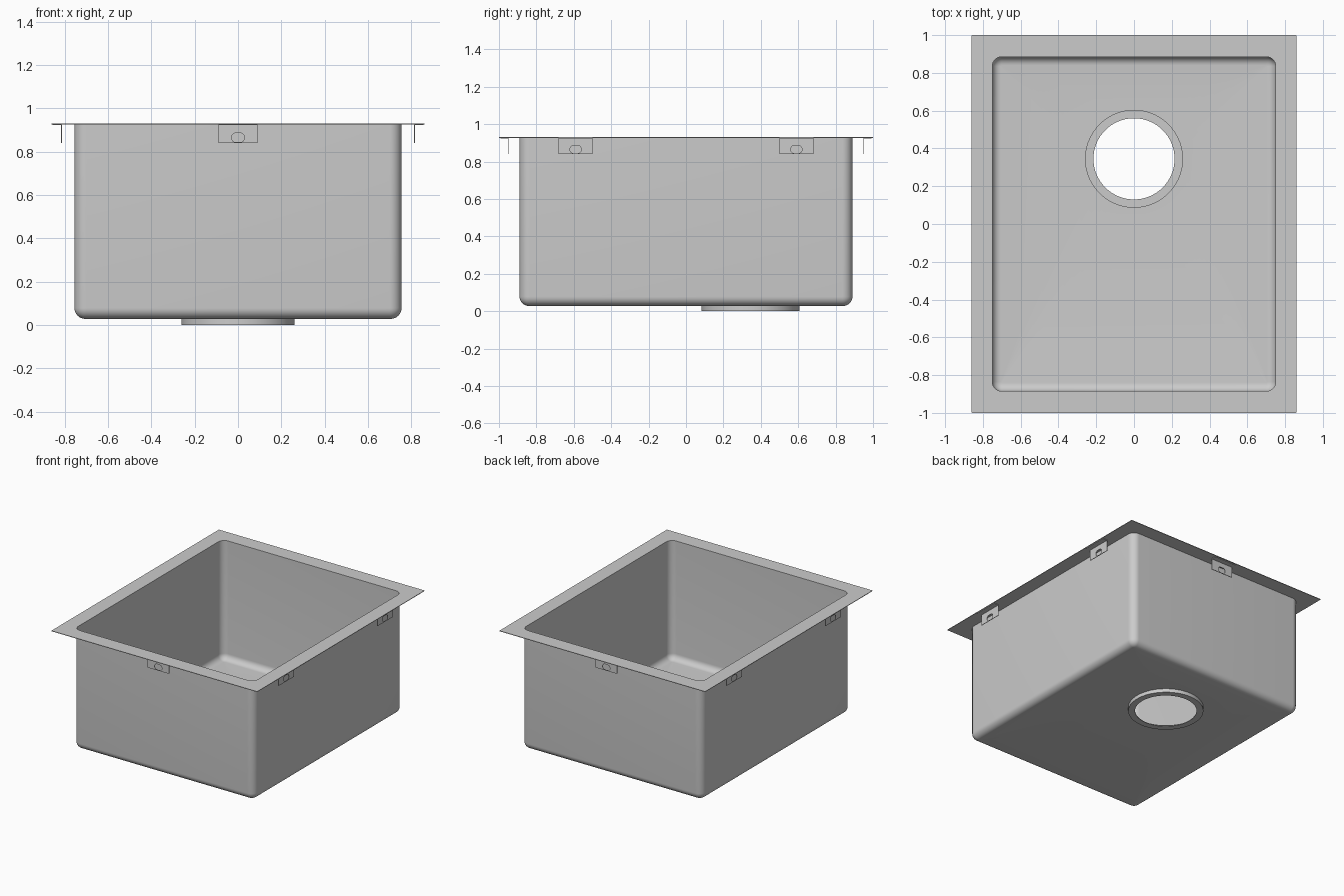
import bpy, bmesh
from math import sin, cos, pi, radians
from mathutils import Vector, Matrix

if "Cube" in bpy.data.objects:
    bpy.data.objects.remove(bpy.data.objects["Cube"])

N = 12  # points per rounded corner


def rounded_rect(hx, hy, r, z, cx=0, cy=0):
    pts = []
    for k, (sx, sy) in enumerate([(1, 1), (-1, 1), (-1, -1), (1, -1)]):
        for i in range(N):
            a = (k + i / (N - 1)) * pi / 2
            pts.append(Vector((cx + sx * (hx - r) + r * cos(a),
                               cy + sy * (hy - r) + r * sin(a), z)))
    return pts


def circle(r, z, cx=0, cy=0.345):
    n = 4 * N
    return [Vector((cx + r * cos((i + .5) * 2 * pi / n),
                    cy + r * sin((i + .5) * 2 * pi / n), z)) for i in range(n)]


def loft_closed(bm, rings):
    """Skin a list of rings; the last joins back to the first."""
    vs = [[bm.verts.new(p) for p in ring] for ring in rings]
    n = len(vs[0])
    for j in range(len(vs)):
        a, b = vs[j], vs[(j + 1) % len(vs)]
        for i in range(n):
            k = (i + 1) % n
            bm.faces.new((a[i], a[k], b[k], b[i]))


def finish(bm, name):
    bmesh.ops.recalc_face_normals(bm, faces=bm.faces[:])
    me = bpy.data.meshes.new(name)
    bm.to_mesh(me)
    bm.free()
    return me


def add_object(name, me, matrix=Matrix()):
    ob = bpy.data.objects.new(name, me)
    bpy.context.collection.objects.link(ob)
    ob.matrix_world = matrix
    return ob


def fillet(hx, hy, r, f, z0, steps=8):
    """Rings of the rounded edge between wall and floor, top to bottom."""
    out = []
    for i in range(steps + 1):
        a = i / steps * pi / 2
        d = f * (1 - cos(a))
        out.append(rounded_rect(hx - d, hy - d, r - d, z0 + f * (1 - sin(a))))
    return out


# Sink shell: rim, inner bowl, recessed drain, outer bowl
TOP, RIM_T = 0.93, 0.004
rings = [rounded_rect(0.86, 1.0, 0.003, TOP), rounded_rect(0.75, 0.885, 0.05, TOP)]
rings += fillet(0.75, 0.885, 0.05, 0.045, 0.033)
rings += [circle(0.257, 0.033), circle(0.257, 0.005), circle(0.215, 0.005),
          circle(0.215, 0.0), circle(0.262, 0.0), circle(0.262, 0.028)]
rings += fillet(0.755, 0.89, 0.055, 0.05, 0.028)[::-1]
rings += [rounded_rect(0.755, 0.89, 0.055, TOP - RIM_T),
          rounded_rect(0.86, 1.0, 0.003, TOP - RIM_T)]
bm = bmesh.new()
loft_closed(bm, rings)
sink = add_object("sink_bowl", finish(bm, "sink_bowl"))

# Mounting clip: slotted plate with an outward flange (outward is -y)
bm = bmesh.new()
T = 0.002
loft_closed(bm, [rounded_rect(0.091, 0.043, 0.001, T), rounded_rect(0.03, 0.021, 0.02, T, 0, -0.018),
                 rounded_rect(0.03, 0.021, 0.02, -T, 0, -0.018), rounded_rect(0.091, 0.043, 0.001, -T)])
bmesh.ops.rotate(bm, verts=bm.verts[:], matrix=Matrix.Rotation(pi / 2, 3, 'X'))
bmesh.ops.create_cube(bm, size=1, matrix=Matrix.Translation((0, -0.0195, 0.041)) @
                      Matrix.Diagonal((0.182, 0.043, 0.004, 1)))
clip = finish(bm, "mounting_clip")

# Clips under the rim: one on each short side, two on each long side
for name, x, y, turn in [("front_clip", 0, -0.95, 0), ("back_clip", 0, 0.95, 180),
                         ("right_front_clip", 0.815, -0.59, 90), ("right_back_clip", 0.815, 0.59, 90),
                         ("left_front_clip", -0.815, -0.59, -90), ("left_back_clip", -0.815, 0.59, -90)]:
    add_object(name, clip, Matrix.Translation((x, y, 0.883)) @ Matrix.Rotation(radians(turn), 4, 'Z'))

# Smooth shading on the bowl, sharp edges kept
bpy.context.view_layer.objects.active = sink
sink.select_set(True)
bpy.ops.object.shade_smooth_by_angle(angle=radians(35))
